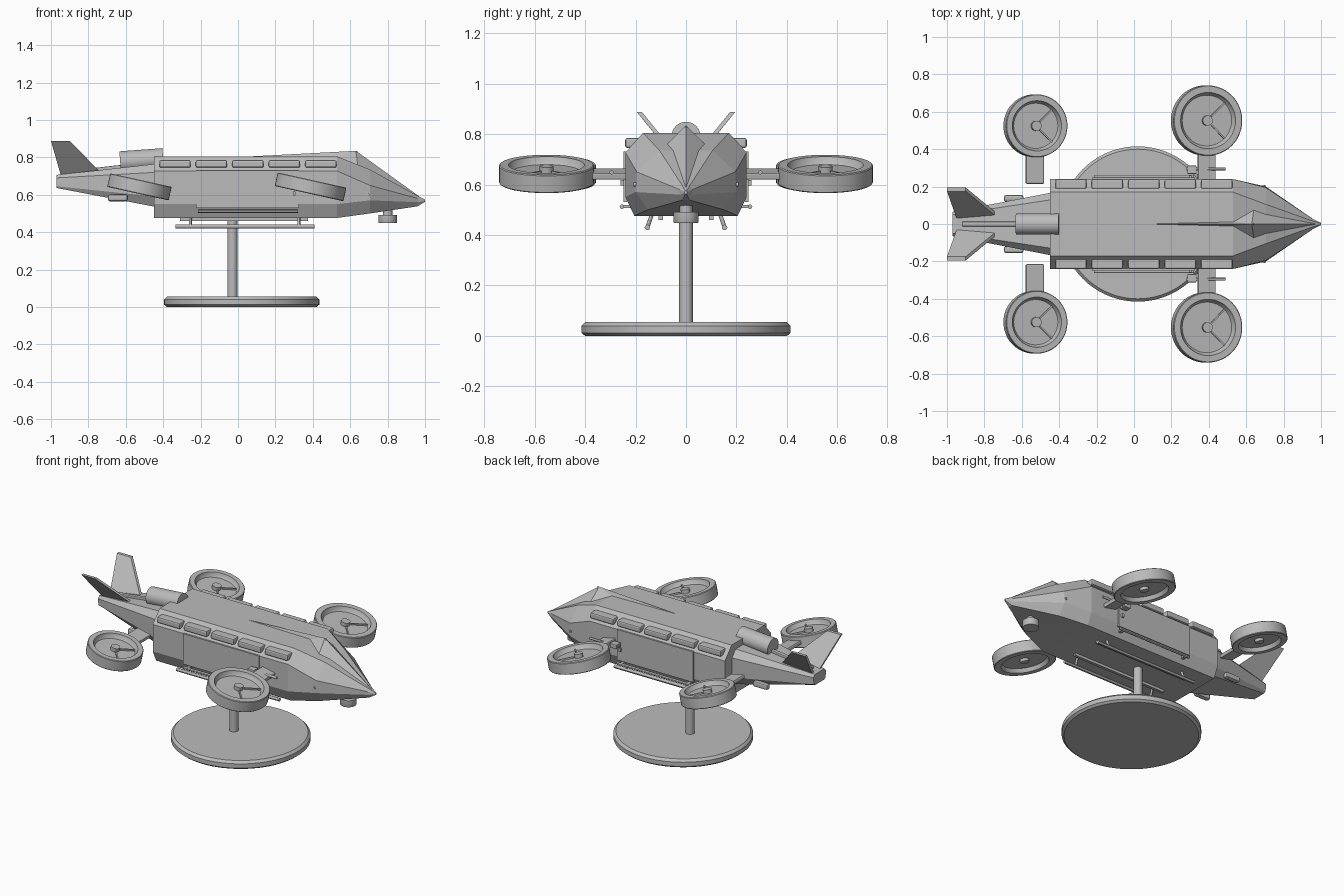
import bpy, bmesh, math
from mathutils import Matrix, Vector

cube = bpy.data.objects.get("Cube")
if cube:
    bpy.data.objects.remove(cube, do_unlink=True)

grey = bpy.data.materials.new("plain_grey")
grey.use_nodes = True
TONE = (0.5, 0.5, 0.5, 1)
grey.diffuse_color = TONE
grey.node_tree.nodes["Principled BSDF"].inputs["Base Color"].default_value = TONE


def finish(name, bm, matrix=None, smooth=False):
    bmesh.ops.recalc_face_normals(bm, faces=bm.faces)
    mesh = bpy.data.meshes.new(name)
    bm.to_mesh(mesh)
    bm.free()
    if smooth:
        mesh.shade_smooth()
        mesh.set_sharp_from_angle(angle=math.radians(30))
    mesh.materials.append(grey)
    obj = bpy.data.objects.new(name, mesh)
    if matrix:
        obj.matrix_world = matrix
    bpy.context.collection.objects.link(obj)
    return obj


def box(name, centre, size, bevel=0, matrix=None):
    bm = bmesh.new()
    bmesh.ops.create_cube(bm, size=1)
    bmesh.ops.scale(bm, vec=size, verts=bm.verts)
    if bevel:
        bmesh.ops.bevel(bm, geom=bm.edges[:], offset=bevel, segments=2, profile=0.5, affect='EDGES')
    return finish(name, bm, Matrix.Translation(centre) @ (matrix or Matrix()))


def lathe(name, profile, matrix, steps=40):
    """Spin a (radius, height) outline around the local z axis."""
    bm = bmesh.new()
    verts = [bm.verts.new((r, 0, z)) for r, z in profile]
    edges = [bm.edges.new(pair) for pair in zip(verts, verts[1:])]
    bmesh.ops.spin(bm, geom=verts + edges, cent=(0, 0, 0), axis=(0, 0, 1),
                   angle=math.tau, steps=steps, use_duplicate=False)
    bmesh.ops.remove_doubles(bm, verts=bm.verts, dist=0.0002)
    return finish(name, bm, matrix, True)


def rod(name, a, b, radius, steps=16):
    a, b = Vector(a), Vector(b)
    d = b - a
    turn = d.to_track_quat('Z', 'Y').to_matrix().to_4x4()
    outline = [(0, 0), (radius, 0), (radius, d.length), (0, d.length)]
    return lathe(name, outline, Matrix.Translation(a) @ turn, steps)


def loft(name, sections):
    """Skin mirrored half outlines placed along x."""
    bm = bmesh.new()
    rings = []
    for x, half in sections:
        loop = half + [(-y, z) for y, z in reversed(half)]
        rings.append([bm.verts.new((x, y, z)) for y, z in loop])
    for a, b in zip(rings, rings[1:]):
        for i in range(len(a)):
            j = (i + 1) % len(a)
            bm.faces.new((a[i], a[j], b[j], b[i]))
    bm.faces.new(rings[0])
    bm.faces.new(rings[-1])
    return finish(name, bm)


def hull_of(name, points):
    bm = bmesh.new()
    for p in points:
        bm.verts.new(p)
    bmesh.ops.convex_hull(bm, input=bm.verts[:])
    return finish(name, bm)


# Fuselage and tail boom
body = [(0.17, 0.805), (0.24, 0.727), (0.24, 0.55), (0.205, 0.476)]
loft("fuselage", [
    (-0.45, body), (0.53, body),
    (0.705, [(0.105, 0.735), (0.195, 0.65), (0.2, 0.57), (0.15, 0.5)]),
    (0.96, [(0.014, 0.595), (0.025, 0.58), (0.025, 0.56), (0.014, 0.538)]),
    (1.0, [(0.003, 0.574), (0.006, 0.57), (0.006, 0.566), (0.003, 0.562)])])
loft("tail_boom", [
    (-0.97, [(0.05, 0.706), (0.065, 0.69), (0.06, 0.645), (0.045, 0.636)]),
    (-0.44, [(0.13, 0.765), (0.168, 0.72), (0.168, 0.59), (0.14, 0.535)])])

# Canopy: slim spine at the back, faceted wedge at the front
hull_of("canopy_spine", [(0.05, 0, 0.804), (0.05, 0, 0.79), (0.64, 0, 0.835),
                         (0.64, 0.03, 0.77), (0.64, -0.03, 0.77)])
hull_of("canopy_wedge", [(0.63, 0, 0.835), (0.64, 0.075, 0.76), (0.64, -0.075, 0.76),
                         (0.45, 0.0, 0.8), (0.99, 0, 0.576), (0.64, 0, 0.7)])

# Tail engine and drive shaft
rod("tail_engine", (-0.63, 0, 0.775), (-0.4, 0, 0.792), 0.057, 32)
box("tail_shaft", (-0.77, 0, 0.728), (0.3, 0.026, 0.03), 0.006,
    Matrix.Rotation(math.radians(-6.5), 4, 'Y'))

# Chin turret
lathe("chin_turret", [(0, -0.022), (0.048, -0.022), (0.05, -0.018), (0.05, 0.022), (0, 0.022)],
      Matrix.Translation((0.8, 0, 0.47)), 32)
rod("turret_stem", (0.8, 0, 0.485), (0.8, 0, 0.54), 0.025)

# Display stand
lathe("stand_base", [(0, 0), (0.4, 0), (0.415, 0.012), (0.415, 0.04), (0.4, 0.055), (0, 0.055)],
      Matrix.Translation((0.02, 0, 0)), 72)
rod("stand_column", (-0.03, 0, 0.05), (-0.03, 0, 0.49), 0.027, 24)

TILT = Matrix.Rotation(math.radians(12.5), 4, 'Y')


def rotor(name, x, y, r):
    place = Matrix.Translation((x, y, 0.642)) @ TILT
    h = 0.037
    lathe(name + "_duct", [(0, -0.012), (r * 0.72, -0.012), (r * 0.77, -h), (r * 0.98, -h),
                           (r, -h * 0.9), (r, h * 0.9), (r * 0.98, h), (r * 0.8, h),
                           (r * 0.77, 0.02), (r * 0.72, 0.008), (0, 0.008)], place, 48)
    lathe(name + "_hub", [(0, -0.03), (0.027, -0.03), (0.027, 0.032), (0, 0.032)], place, 24)
    for angle in (45, -45):
        spin = Matrix.Rotation(math.radians(angle), 4, 'Z')
        blade = box(name + "_blade", (0, 0, 0), (r * 0.55, 0.008, 0.012))
        blade.matrix_world = place @ spin @ Matrix.Translation((r * 0.45, 0, 0.012))


for side, s in (("near", -1), ("far", 1)):
    # Ducted rotors and their arms
    rotor(side + "_front_rotor", 0.388, s * 0.553, 0.188)
    rotor(side + "_rear_rotor", -0.527, s * 0.525, 0.168)
    box(side + "_front_arm", (0.388, s * 0.305, 0.642), (0.095, 0.16, 0.026), 0.005, TILT)
    box(side + "_rear_arm", (-0.53, s * 0.295, 0.642), (0.1, 0.16, 0.026), 0.008, TILT)

    # Gun beside the front arm
    rod(side + "_gun_barrel", (0.28, s * 0.295, 0.648), (0.49, s * 0.295, 0.648), 0.008, 12)
    box(side + "_gun_body", (0.31, s * 0.29, 0.648), (0.05, 0.045, 0.03), 0.005)
    box(side + "_door_handle", (0.3, s * 0.25, 0.607), (0.014, 0.02, 0.022))

    # Window row, sliding door and lower rail
    for i in range(5):
        box(side + "_window", (-0.337 + 0.195 * i, s * 0.212, 0.765), (0.168, 0.058, 0.04), 0.009)
    box(side + "_door", (0.05, s * 0.241, 0.63), (0.55, 0.014, 0.2))
    rod(side + "_door_rail", (-0.215, s * 0.254, 0.512), (0.32, s * 0.254, 0.512), 0.009, 12)
    for x in (-0.19, 0.295):
        box(side + "_rail_bracket", (x, s * 0.235, 0.512), (0.02, 0.04, 0.012))

    # Belly strip and landing skid
    box(side + "_belly_strip", (0.033, s * 0.1, 0.47), (0.685, 0.018, 0.022))
    rod(side + "_skid", (-0.335, s * 0.153, 0.43), (0.41, s * 0.153, 0.43), 0.011, 12)
    for x in (-0.255, 0.325):
        rod(side + "_skid_strut", (x, s * 0.135, 0.482), (x, s * 0.153, 0.43), 0.008, 12)

    # Tail pod, nose sensor and canted fin
    box(side + "_tail_pod", (-0.643, s * 0.137, 0.583), (0.105, 0.034, 0.036), 0.01)
    rod(side + "_nose_sensor", (0.695, s * 0.17, 0.6), (0.695, s * 0.208, 0.6), 0.008, 12)
    outline = [(-1.0, 0.185, 0.888), (-0.9, 0.185, 0.888), (-0.73, 0.045, 0.715), (-0.945, 0.03, 0.695)]
    hull_of(side + "_tail_fin", [(x, s * (y + t), z) for x, y, z in outline for t in (-0.01, 0.01)])
